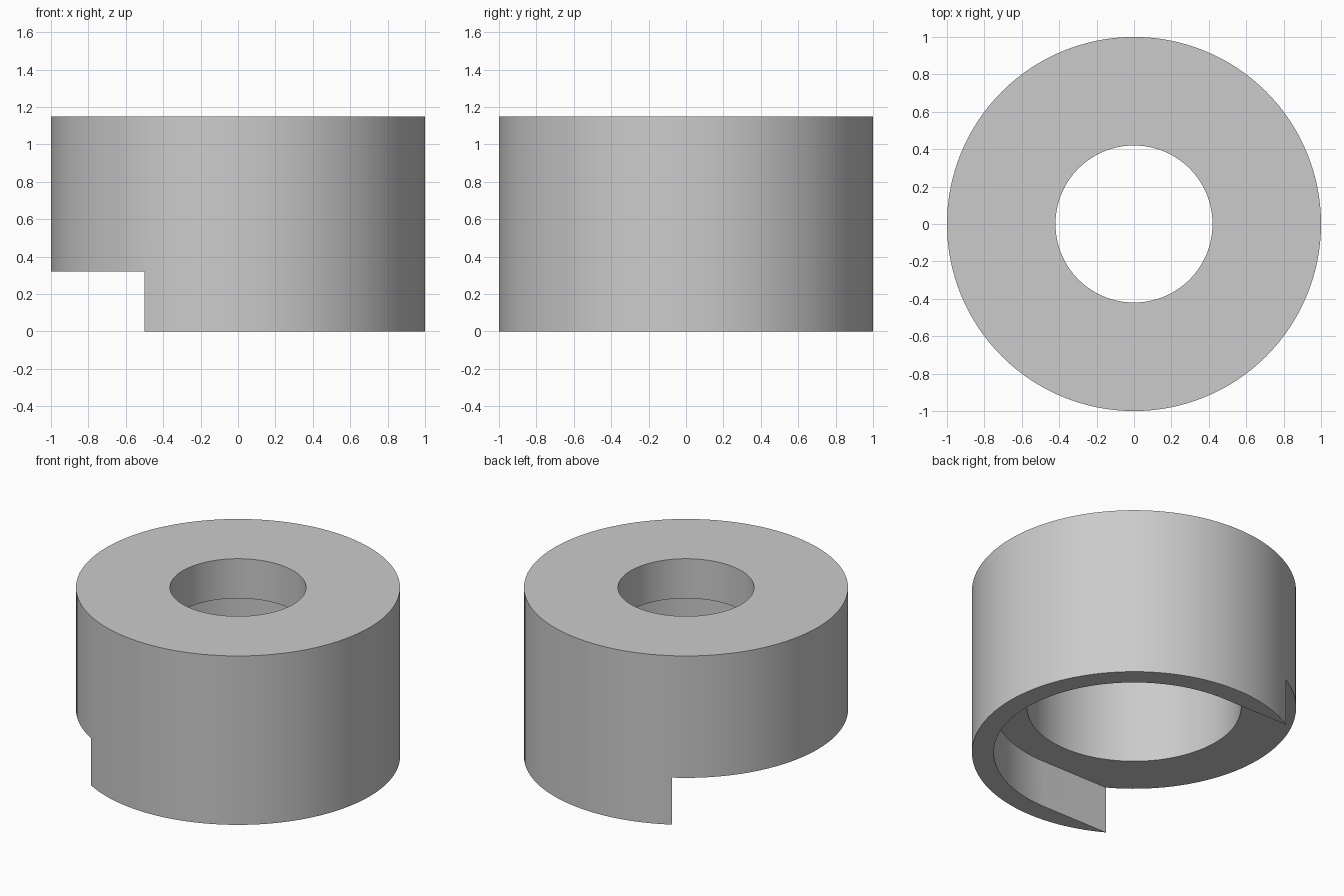
import bpy, bmesh, math
from mathutils import Matrix, Vector

if "Cube" in bpy.data.objects:
    bpy.data.objects.remove(bpy.data.objects["Cube"])

HEIGHT, OUTER, BORE, COUNTERBORE = 1.15, 1.0, 0.42, 0.66
SHOULDER_Z, SLOT_Z, SLOT_R = 0.88, 0.32, 0.866
SEGMENTS = 128

grey = bpy.data.materials.new("plain grey")
grey.use_nodes = True
colour = (0.6, 0.6, 0.6, 1)
grey.diffuse_color = colour
grey.node_tree.nodes["Principled BSDF"].inputs["Base Color"].default_value = colour


def finish(bm, name):
    bmesh.ops.recalc_face_normals(bm, faces=bm.faces)
    mesh = bpy.data.meshes.new(name)
    bm.to_mesh(mesh)
    bm.free()
    mesh.materials.append(grey)
    obj = bpy.data.objects.new(name, mesh)
    bpy.context.collection.objects.link(obj)
    return obj


# Stepped ring: revolved section with a narrow bore over a wide counterbore
section = [(BORE, HEIGHT), (OUTER, HEIGHT), (OUTER, 0),
           (COUNTERBORE, 0), (COUNTERBORE, SHOULDER_Z), (BORE, SHOULDER_Z)]
bm = bmesh.new()
loop = [bm.verts.new((r, 0, z)) for r, z in section]
edges = [bm.edges.new((a, b)) for a, b in zip(loop, loop[1:] + loop[:1])]
bmesh.ops.spin(bm, geom=loop + edges, cent=(0, 0, 0), axis=(0, 0, 1),
               angle=math.tau, steps=SEGMENTS, use_merge=True)
bmesh.ops.remove_doubles(bm, verts=bm.verts, dist=0.0001)
ring = finish(bm, "stepped_ring")

# U-shaped slot under the ring, rounded at +x and open at -x
outline = [(SLOT_R * math.sin(t), -SLOT_R * math.cos(t))
           for t in (math.pi * i / 64 for i in range(65))]
outline += [(-1.3, SLOT_R), (-1.3, -SLOT_R)]
bm = bmesh.new()
base = bm.faces.new([bm.verts.new((x, y, -0.2)) for x, y in outline])
top = bmesh.ops.extrude_face_region(bm, geom=[base])["geom"]
bmesh.ops.translate(bm, vec=(0, 0, SLOT_Z + 0.2),
                    verts=[v for v in top if isinstance(v, bmesh.types.BMVert)])
cutter = finish(bm, "slot_cutter")
cutter.hide_render = True

# Cut the slot, then shade the round walls smooth
bpy.ops.object.select_all(action="DESELECT")
ring.select_set(True)
bpy.context.view_layer.objects.active = ring
cut = ring.modifiers.new("slot", "BOOLEAN")
cut.operation = "DIFFERENCE"
cut.solver = "EXACT"
cut.object = cutter
bpy.ops.object.modifier_apply(modifier=cut.name)
bpy.data.objects.remove(cutter)
bpy.ops.object.shade_smooth_by_angle(angle=math.radians(25))
